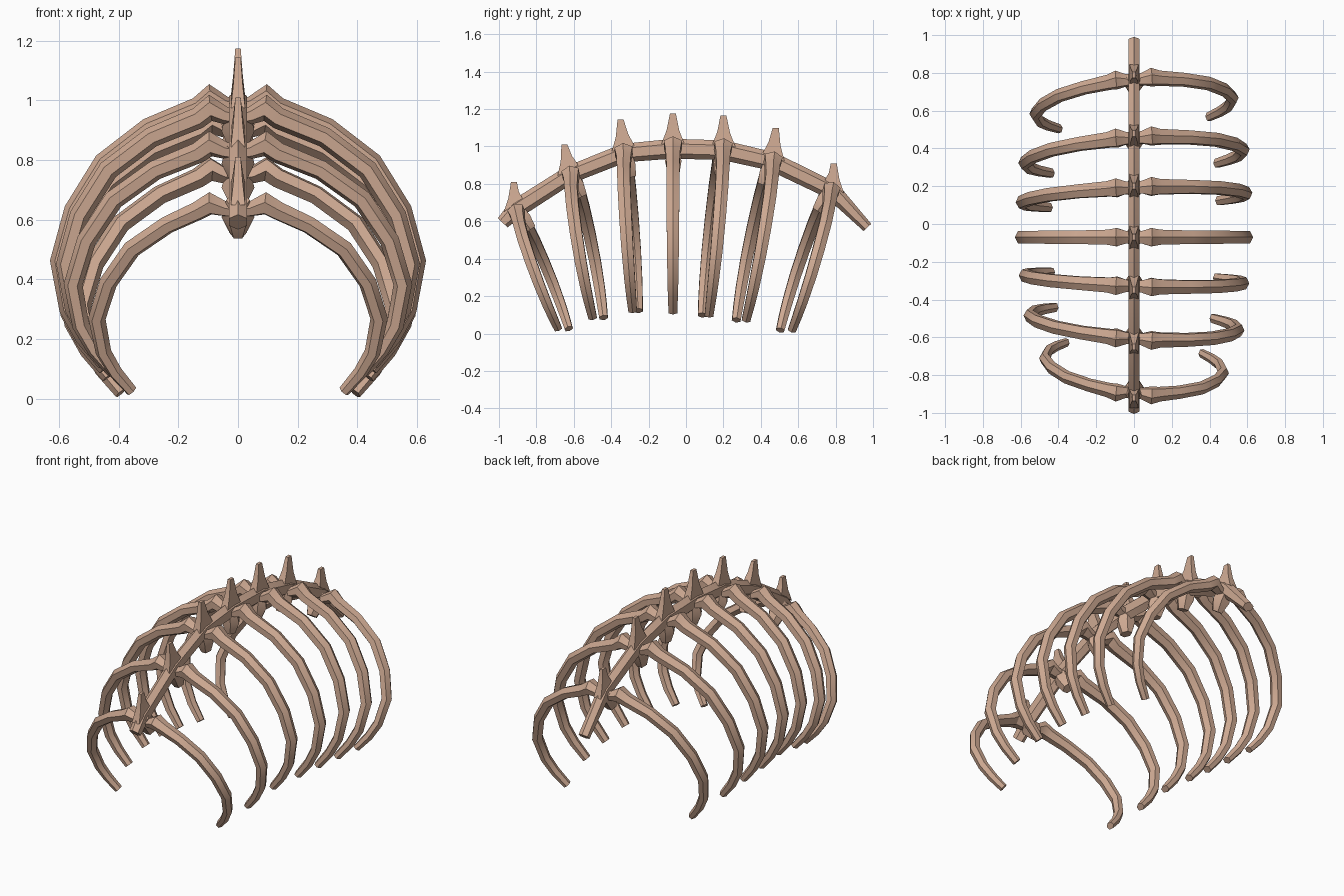
import bpy, bmesh, math
from mathutils import Vector

if "Cube" in bpy.data.objects:
    bpy.data.objects.remove(bpy.data.objects["Cube"])

bone = bpy.data.materials.new("warm bone")
bone.diffuse_color = (0.62, 0.40, 0.29, 1)
bone.use_nodes = True
bone.node_tree.nodes["Principled BSDF"].inputs["Base Color"].default_value = bone.diffuse_color


def loft(name, rings):
    """Skin a list of equal-sized vertex rings and cap both ends."""
    bm = bmesh.new()
    vs = [[bm.verts.new(p) for p in r] for r in rings]
    n = len(vs[0])
    for a, b in zip(vs, vs[1:]):
        for i in range(n):
            j = (i + 1) % n
            bm.faces.new((a[i], a[j], b[j], b[i]))
    bm.faces.new(vs[0][::-1])
    bm.faces.new(vs[-1])
    bmesh.ops.recalc_face_normals(bm, faces=bm.faces)
    me = bpy.data.meshes.new(name)
    bm.to_mesh(me)
    bm.free()
    ob = bpy.data.objects.new(name, me)
    bpy.context.collection.objects.link(ob)
    me.materials.append(bone)
    bpy.ops.object.select_all(action='DESELECT')
    ob.select_set(True)
    bpy.context.view_layer.objects.active = ob
    bpy.ops.object.shade_smooth_by_angle(angle=math.radians(32))
    return ob


def ring(c, n, b, rn, rb, sides=6, turn=0.0):
    out = []
    for i in range(sides):
        a = 2 * math.pi * i / sides + turn
        out.append(c + n * rn * math.cos(a) + b * rb * math.sin(a))
    return out


def rect(c, u, v, hu, hv):
    return [c + u * hu * p + v * hv * q for p, q in ((-1, -1), (1, -1), (1, 1), (-1, 1))]


X = Vector((1, 0, 0))

# Spine: curved bar (y, z, half height)
line = [(-0.98, 0.592, .036), (-0.91, 0.665, .05), (-0.62, 0.85, .048), (-0.33, 0.965, .05),
        (-0.07, 0.988, .053), (0.2, 0.98, .053), (0.46, 0.92, .05), (0.78, 0.765, .048),
        (0.97, 0.567, .028)]
pts = [Vector((0, y, z)) for y, z, h in line]
tangents = [(pts[min(i + 1, 8)] - pts[max(i - 1, 0)]).normalized() for i in range(9)]
ups = [X.cross(t) for t in tangents]
loft("spine", [ring(p, u, X, h, 0.034) for p, u, (_, _, h) in zip(pts, ups, line)])

# Rib half profile: x, z at full size, radial radius, sideways radius
profile = [(0.01, .975, .028, .036), (.045, .982, .030, .038), (.092, 1.008, .045, .056),
           (.135, .972, .037, .046), (.30, .905, .035, .041), (.45, .79, .035, .040),
           (.55, .63, .034, .039), (.598, .46, .033, .037), (.57, .30, .030, .034),
           (.52, .205, .027, .031), (.45, .115, .022, .027)]

# Per vertebra: y, rib top, rib end height, half width, lean, yaw, spike tip y, z
ribs = [(-.90, .655, .025, .475, .245, -.08, -.92, .81),
        (-.61, .855, .085, .555, .14, -.07, -.65, 1.01),
        (-.33, .975, .122, .580, .06, -.035, -.35, 1.145),
        (-.07, 1.01, .115, .600, 0, 0, -.07, 1.175),
        (.195, 1.00, .098, .596, -.09, .04, .20, 1.165),
        (.46, .93, .072, .582, -.165, .06, .48, 1.10),
        (.77, .77, .018, .525, -.235, .08, .79, .91)]

for k, (y0, top, end, half, lean, yaw, sy, sz) in enumerate(ribs):
    s = half / 0.6
    drop = top - end
    p0, up, tan = pts[k + 1], ups[k + 1], tangents[k + 1]
    if up.z < 0:
        up = -up
    b = Vector((-yaw, 1, lean / drop)).normalized()

    # Pair of ribs lying in a leaning, slightly turned plane
    for side, label in ((1, "right"), (-1, "left")):
        path = []
        for px, pz, rn, rb in profile:
            x = side * (px * s if px > 0.2 else px)
            v = (1.008 - pz) / 0.893
            path.append(Vector((x, y0 + lean * v + yaw * x, top - drop * v)))
        rings = []
        for i, c in enumerate(path):
            t = (path[min(i + 1, len(path) - 1)] - path[max(i - 1, 0)]).normalized()
            n = b.cross(t).normalized()
            f = s ** 0.5
            rings.append(ring(c, n, b, profile[i][2] * f, profile[i][3] * f))
        loft(f"rib_{label}_{k + 1}", rings)

    # Spike on top of the vertebra
    tip = Vector((0, sy, sz))
    base = p0 + up * 0.025
    mid = base.lerp(tip, 0.45)
    loft(f"vertebra_spike_{k + 1}", [rect(base, X, tan, .024, .062),
                                     rect(mid, X, tan, .016, .034),
                                     rect(tip, X, Vector((0, 1, 0)), .009, .016)])

    # Tapered body hanging below the spine
    loft(f"vertebra_body_{k + 1}", [ring(p0 - up * d, X, tan, w, l, 6)
                                    for d, w, l in ((0, .04, .045), (.07, .055, .05),
                                                    (.135, .028, .036))])
